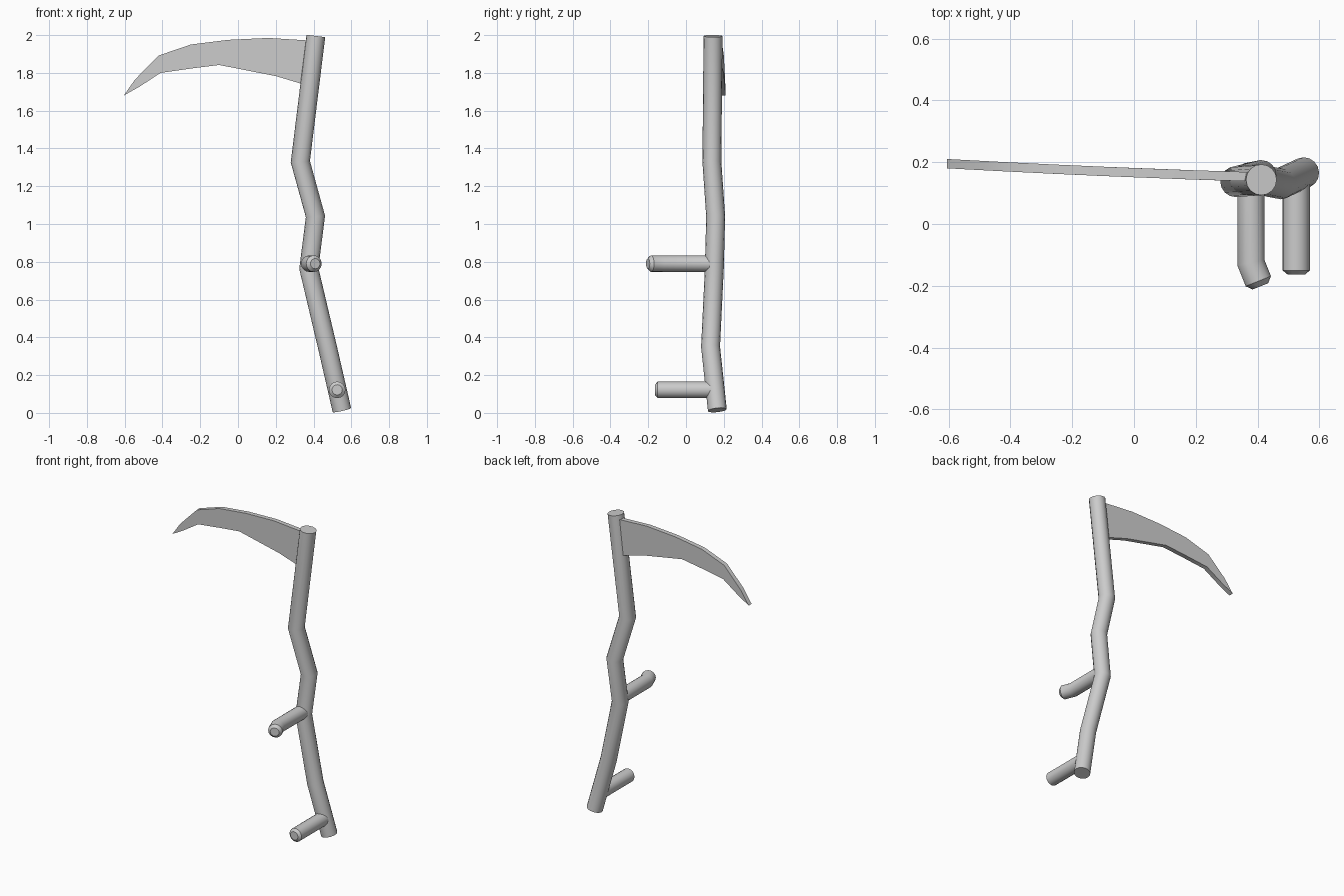
import bpy, bmesh, math
from mathutils import Vector

if "Cube" in bpy.data.objects:
    bpy.data.objects.remove(bpy.data.objects["Cube"])


def finish(name, bm, angle=30):
    bmesh.ops.recalc_face_normals(bm, faces=bm.faces)
    me = bpy.data.meshes.new(name)
    bm.to_mesh(me)
    bm.free()
    ob = bpy.data.objects.new(name, me)
    bpy.context.collection.objects.link(ob)
    bpy.ops.object.select_all(action='DESELECT')
    ob.select_set(True)
    bpy.context.view_layer.objects.active = ob
    bpy.ops.object.shade_smooth_by_angle(angle=math.radians(angle))
    return ob


def mitred_rod(name, path, radius, sides=16, chamfer=0.0):
    """Sweep a round section along a path with mitred bends."""
    pts = [Vector(p) for p in path]
    dirs = [(b - a).normalized() for a, b in zip(pts, pts[1:])]
    u = dirs[0].orthogonal().normalized()
    v = dirs[0].cross(u)
    ring = []
    for i in range(sides):
        a = 2 * math.pi * i / sides
        ring.append(pts[0] + radius * (math.cos(a) * u + math.sin(a) * v))
    rings = [ring]
    for i, d in enumerate(dirs):
        n = d if i == len(dirs) - 1 else (d + dirs[i + 1]).normalized()
        end = pts[i + 1]
        ring = [p + d * ((end - p).dot(n) / d.dot(n)) for p in ring]
        rings.append(ring)
    if chamfer:
        tip = pts[-1] + dirs[-1] * chamfer
        rings.append([tip + (p - pts[-1]) * 0.62 for p in ring])
    bm = bmesh.new()
    rows = [[bm.verts.new(p) for p in r] for r in rings]
    for r, s in zip(rows, rows[1:]):
        for i in range(sides):
            j = (i + 1) % sides
            bm.faces.new((r[i], r[j], s[j], s[i]))
    bm.faces.new(rows[0])
    bm.faces.new(rows[-1])
    return finish(name, bm, 25)


# Crooked wooden shaft
mitred_rod("shaft", [(0.412, 0.143, 1.995), (0.33, 0.137, 1.33), (0.41, 0.157, 1.04),
                     (0.375, 0.15, 0.765), (0.473, 0.13, 0.35), (0.55, 0.166, 0.015)], 0.05)

# Hand grips
mitred_rod("upper_grip", [(0.378, 0.14, 0.79), (0.378, -0.125, 0.79), (0.402, -0.185, 0.79)],
           0.044, chamfer=0.018)
mitred_rod("lower_grip", [(0.525, 0.15, 0.122), (0.525, -0.15, 0.122)], 0.044, chamfer=0.014)

# Curved blade: pairs of back edge and cutting edge points (x, z)
back = [(0.40, 1.97), (0.16, 1.985), (-0.05, 1.975), (-0.25, 1.95), (-0.42, 1.892), (-0.545, 1.765)]
edge = [(0.36, 1.735), (0.20, 1.783), (-0.10, 1.842), (-0.25, 1.823), (-0.41, 1.80), (-0.52, 1.728)]
tip = (-0.605, 1.68)


def blade_pair(bm, p):
    t = (0.4 - p[0])
    y = 0.152 + 0.03 * t + 0.013 * t * t
    return [bm.verts.new((p[0], y + s * 0.015, p[1])) for s in (-1, 1)]


bm = bmesh.new()
tops = [blade_pair(bm, p) for p in back]
lows = [blade_pair(bm, p) for p in edge]
end = blade_pair(bm, tip)
tops.append(end)
lows.append(end)
for i in range(len(tops) - 1):
    a, b, c, d = tops[i], tops[i + 1], lows[i + 1], lows[i]
    for k in (0, 1):
        bm.faces.new((a[k], b[k], d[k]) if b is c else (a[k], b[k], c[k], d[k]))
    bm.faces.new((a[0], b[0], b[1], a[1]))
    bm.faces.new((d[0], c[0], c[1], d[1]))
bm.faces.new((tops[0][0], tops[0][1], lows[0][1], lows[0][0]))
finish("blade", bm)
